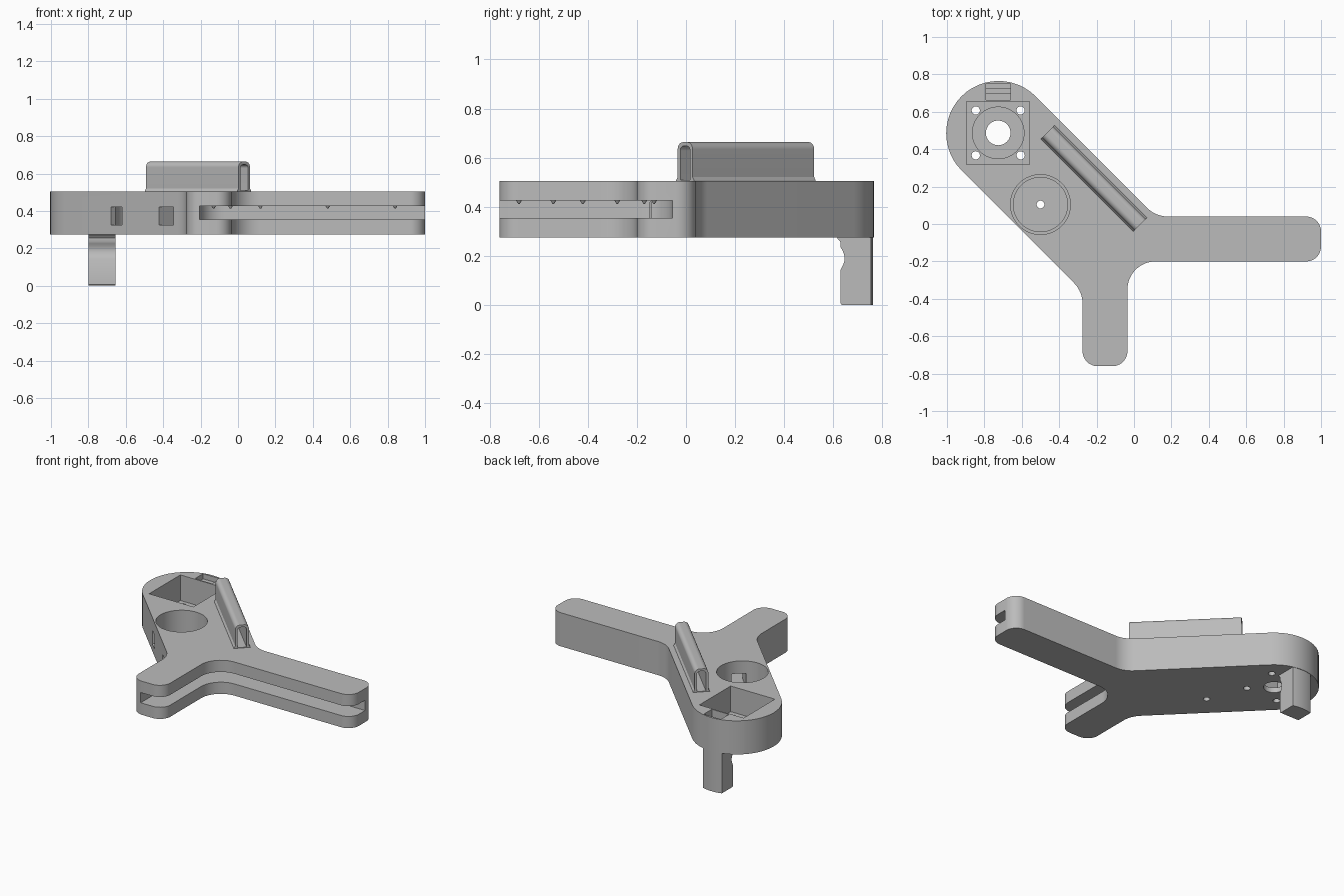
import bpy, bmesh, math
from mathutils import Vector, Matrix

if "Cube" in bpy.data.objects:
    bpy.data.objects.remove(bpy.data.objects["Cube"])

grey = bpy.data.materials.new("plain_grey")
grey.use_nodes = True
grey.diffuse_color = (0.5, 0.5, 0.5, 1)
grey.node_tree.nodes["Principled BSDF"].inputs["Base Color"].default_value = (0.5, 0.5, 0.5, 1)

LOW, TOP = 0.275, 0.505
DIAGONAL = -math.pi / 4


def rounded(corners, steps=12):
    """Polygon of (x, y, radius) corners with filleted corners."""
    out = []
    n = len(corners)
    for i, (x, y, r) in enumerate(corners):
        p = Vector((x, y))
        if r == 0:
            out.append(p)
            continue
        a = (Vector(corners[i - 1][:2]) - p).normalized()
        b = (Vector(corners[(i + 1) % n][:2]) - p).normalized()
        half = a.angle(b) / 2
        centre = p + (a + b).normalized() * (r / math.sin(half))
        start = p + a * (r / math.tan(half)) - centre
        end = p + b * (r / math.tan(half)) - centre
        sweep = start.angle_signed(end)
        for k in range(steps + 1):
            out.append(centre + Matrix.Rotation(-sweep * k / steps, 2) @ start)
    return out


def prism(name, points, z0, z1, matrix=Matrix()):
    bm = bmesh.new()
    face = bm.faces.new([bm.verts.new((p[0], p[1], z0)) for p in points])
    ext = bmesh.ops.extrude_face_region(bm, geom=[face])
    verts = [v for v in ext["geom"] if isinstance(v, bmesh.types.BMVert)]
    bmesh.ops.translate(bm, verts=verts, vec=(0, 0, z1 - z0))
    bmesh.ops.recalc_face_normals(bm, faces=bm.faces)
    bm.transform(matrix)
    mesh = bpy.data.meshes.new(name)
    bm.to_mesh(mesh)
    bm.free()
    mesh.materials.append(grey)
    obj = bpy.data.objects.new(name, mesh)
    bpy.context.collection.objects.link(obj)
    return obj


def box(name, x0, x1, y0, y1, z0, z1, matrix=Matrix()):
    return prism(name, [(x0, y0), (x1, y0), (x1, y1), (x0, y1)], z0, z1, matrix)


def disc(name, x, y, r, z0, z1, sides=64):
    pts = [(x + r * math.cos(math.tau * k / sides), y + r * math.sin(math.tau * k / sides))
           for k in range(sides)]
    return prism(name, pts, z0, z1)


def boolean(target, other, operation="DIFFERENCE"):
    mod = target.modifiers.new("cut", "BOOLEAN")
    mod.operation = operation
    mod.solver = "EXACT"
    mod.object = other
    bpy.context.view_layer.objects.active = target
    bpy.ops.object.modifier_apply(modifier=mod.name)
    bpy.data.objects.remove(other)


# Three-armed body plate
body = prism("body", rounded([
    (-0.724, 0.881, 0.28), (0.116, 0.04, 0.16), (1, 0.04, 0.08), (1, -0.2, 0.08),
    (-0.035, -0.2, 0.15), (-0.035, -0.76, 0.08), (-0.275, -0.76, 0.08),
    (-0.275, -0.361, 0.16), (-1.12, 0.485, 0.28)]), LOW, TOP)

# Groove along the inside edges of the two arms
boolean(body, prism("groove", rounded([
    (-0.205, -0.9, 0), (0.2, -0.9, 0), (0.2, -0.5, 0), (1.2, -0.5, 0), (1.2, -0.055, 0),
    (-0.205, -0.055, 0.13)]), 0.355, 0.425))

# Square motor pocket with recess and through holes
MX, MY = -0.726, 0.487
boolean(body, box("pocket", -0.895, -0.56, 0.317, 0.655, 0.33, 0.6))
boolean(body, disc("recess", MX, MY, 0.138, 0.31, 0.4))
boolean(body, disc("shaft_hole", MX, MY, 0.066, 0.2, 0.4, 48))
for sx in (-1, 1):
    for sy in (-1, 1):
        boolean(body, disc("screw_hole", MX + 0.12 * sx, MY + 0.12 * sy, 0.022, 0.2, 0.4, 24))

# Round pocket with a stepped floor and pin hole
RX, RY = -0.5, 0.104
boolean(body, disc("round_pocket", RX, RY, 0.16, 0.32, 0.6))
boolean(body, disc("floor_step", RX, RY, 0.145, 0.31, 0.4))
boolean(body, disc("pin_hole", RX, RY, 0.021, 0.2, 0.4, 24))

# Side windows: one straight into the pocket, one by a bent channel
local = Matrix.Translation((RX, RY, 0)) @ Matrix.Rotation(DIAGONAL, 4, "Z")
boolean(body, box("window", -0.085, 0, -0.3, 0, 0.325, 0.42, local))
boolean(body, prism("channel", [(0.1, -0.05), (0.28, -0.05), (0.28, -0.3), (0.39, -0.3),
                                (0.39, 0.04), (0.1, 0.04)], 0.325, 0.42, local))

# Stepped notch behind the square pocket
for k in range(3):
    boolean(body, box("notch", -0.79, -0.66, 0.664, 0.75 - 0.028 * k,
                      0.47 - 0.045 * k, 0.6))

# Small bumps on the groove ceiling
spots = [(x, -0.13) for x in (0.12, 0.48, 0.84)] + [(-0.04, -0.17)]
spots += [(-0.13, y) for y in (-0.28, -0.42, -0.54, -0.68)]
for x, y in spots:
    bpy.ops.mesh.primitive_cone_add(vertices=16, radius1=0.003, radius2=0.012,
                                    depth=0.014, location=(x, y, 0.419))
    bump = bpy.context.object
    bump.name = "groove_bump"
    bump.data.materials.append(grey)

# Hollow rail on the diagonal, flared at its base
end_on = Matrix(((0, 0, 1, 0), (1, 0, 0, 0), (0, 1, 0, 0), (0, 0, 0, 1)))
rail_frame = (Matrix.Translation((-0.214, 0.244, TOP))
              @ Matrix.Rotation(DIAGONAL, 4, "Z") @ end_on)
rail = prism("rail", rounded([
    (-0.052, -0.01, 0), (0.052, -0.01, 0), (0.052, 0.002, 0), (0.043, 0.016, 0),
    (0.043, 0.158, 0.03), (-0.043, 0.158, 0.03), (-0.043, 0.016, 0), (-0.052, 0.002, 0)]),
    -0.35, 0.35, rail_frame)
boolean(rail, prism("rail_bore", rounded([
    (-0.028, 0.004, 0), (0.028, 0.004, 0), (0.028, 0.142, 0.018), (-0.028, 0.142, 0.018)]),
    -0.5, 0.5, rail_frame))

# Leg under the rounded end, with a curved bite in front
bite = [(0.63 + 0.016 * math.sin(math.pi * k / 10), 0.145 + 0.09 * k / 10) for k in range(11)]
side_on = Matrix(((0, 0, 1, 0), (1, 0, 0, 0), (0, 1, 0, 0), (0, 0, 0, 1)))
leg = prism("leg", [(0.635, 0), (0.63, 0.006)] + bite
            + [(0.63, 0.255), (0.616, 0.272), (0.616, 0.28), (0.79, 0.28), (0.79, 0)],
            -0.798, -0.654, side_on)
boolean(leg, disc("leg_back", MX, MY - 0.002, 0.277, -0.1, 0.4, 96), "INTERSECT")

# Smooth the curved walls, keep edges sharp
bpy.ops.object.select_all(action="DESELECT")
for obj in (body, rail, leg):
    obj.select_set(True)
bpy.context.view_layer.objects.active = body
bpy.ops.object.shade_smooth_by_angle(angle=math.radians(30))
